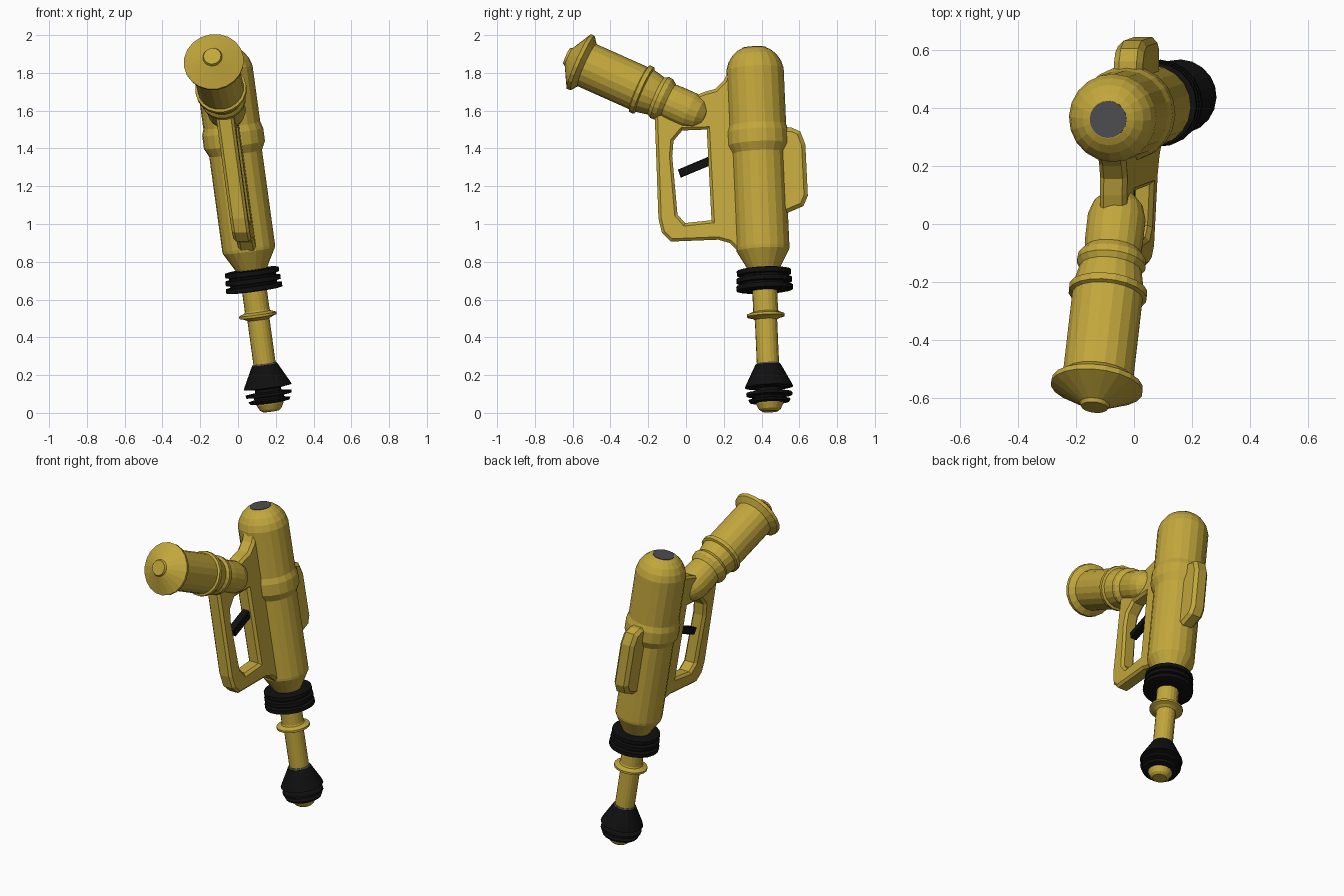
import bpy, bmesh, math
from mathutils import Vector

if "Cube" in bpy.data.objects:
    bpy.data.objects.remove(bpy.data.objects["Cube"])


def material(name, rgb):
    m = bpy.data.materials.new(name)
    m.diffuse_color = (*rgb, 1)
    m.use_nodes = True
    m.node_tree.nodes["Principled BSDF"].inputs["Base Color"].default_value = m.diffuse_color
    return m


YELLOW = material("mustard_yellow", (0.54, 0.385, 0.045))
BLACK = material("black", (0.005, 0.005, 0.005))
GREY = material("dark_grey", (0.075, 0.075, 0.08))

# The main axis leans; the grip lies in a plane through it
BASE = Vector((0.175, 0.445, 0.008))
UP = Vector((-0.265, -0.085, 1.93)).normalized()
TUBE = Vector((-0.06, 0.02, 1.598))
TUBE_DIR = (Vector((-0.128, -0.56, 1.857)) - TUBE).normalized()


def mid_x(y, z):
    return BASE.x + 0.057 * (y - BASE.y) - 0.135 * (z - BASE.z)


def add(name, mesh, mat):
    mesh.materials.clear()
    mesh.materials.append(mat)
    ob = bpy.data.objects.new(name, mesh)
    bpy.context.collection.objects.link(ob)
    return ob


def lathe(name, profile, mat, origin=BASE, axis=UP, n=20):
    """Capped revolve of (distance along axis, radius) points."""
    bm = bmesh.new()
    e1 = axis.cross(Vector((0, 1, 0.3))).normalized()
    e2 = axis.cross(e1)
    rings = []
    for t, r in profile:
        rings.append([bm.verts.new(origin + axis * t + r * (
            e1 * math.cos(2 * math.pi * i / n) + e2 * math.sin(2 * math.pi * i / n)))
            for i in range(n)])
    for a, b in zip(rings, rings[1:]):
        for i in range(n):
            j = (i + 1) % n
            bm.faces.new((a[i], a[j], b[j], b[i]))
    bm.faces.new(rings[0])
    bm.faces.new(rings[-1])
    bmesh.ops.recalc_face_normals(bm, faces=bm.faces)
    me = bpy.data.meshes.new(name)
    bm.to_mesh(me)
    bm.free()
    return add(name, me, mat)


def plate(name, outlines, half, bevel, mat):
    """Chamfered flat plate from (y, z) outlines; later outlines are holes."""
    cu = bpy.data.curves.new(name + "_outline", 'CURVE')
    cu.dimensions = '2D'
    cu.fill_mode = 'BOTH'
    cu.extrude = half - bevel
    cu.bevel_depth = bevel
    cu.bevel_resolution = 0
    cu.offset = -bevel
    for pts in outlines:
        sp = cu.splines.new('POLY')
        sp.points.add(len(pts) - 1)
        for p, (y, z) in zip(sp.points, pts):
            p.co = (y, z, 0, 1)
        sp.use_cyclic_u = True
    tmp = bpy.data.objects.new(name + "_helper", cu)
    bpy.context.collection.objects.link(tmp)
    dg = bpy.context.evaluated_depsgraph_get()
    me = bpy.data.meshes.new_from_object(tmp.evaluated_get(dg))
    bpy.data.objects.remove(tmp)
    for v in me.vertices:
        y, z, w = v.co
        v.co = (mid_x(y, z) + w, y, z)
    for p in me.polygons:
        p.use_smooth = False
    return add(name, me, mat)


# Muzzle
lathe("muzzle_tip", [(0, .042), (.012, .058), (.04, .072), (.06, .072)], YELLOW)
lathe("muzzle_rings", [(.045, .07), (.05, .105), (.063, .112), (.07, .08), (.08, .08),
                       (.085, .122), (.1, .122), (.106, .07), (.122, .07),
                       (.13, .128), (.145, .122), (.25, .068)], BLACK)
lathe("muzzle_collar", [(.248, .068), (.257, .062)], GREY)

# Barrel with its flange
lathe("barrel", [(.24, .059), (.49, .059), (.5, .075), (.507, .1), (.52, .1),
                 (.532, .07), (.54, .066), (.78, .066)], YELLOW)

# Stack of cooling discs
discs = []
for t, r in ((.645, .15), (.686, .147), (.727, .144)):
    discs += [(t, .125), (t + .004, r), (t + .028, r), (t + .032, .125)]
lathe("cooling_discs", discs, BLACK)

# Main body with band and dome
lathe("body", [(.755, .08), (.765, .086), (.86, .139), (.875, .141), (1.38, .141),
               (1.425, .163), (1.495, .163), (1.53, .152), (1.83, .152), (1.87, .14),
               (1.905, .118), (1.93, .09), (1.942, .066)], YELLOW)
lathe("dome_disc", [(1.935, .064), (1.945, .064)], GREY)

# Grip frame with finger opening
plate("grip_frame", [
    [(-.165, 1.62), (-.165, 1.56), (-.146, 1.03), (-.128, .955), (-.08, .907),
     (.17, .917), (.23, .9), (.27, .86), (.36, .86), (.36, 1.84), (.23, 1.82),
     (.2, 1.76), (.155, 1.715), (.1, 1.70), (0, 1.66)],
    [(-.02, 1.495), (.11, 1.5), (.135, 1.02), (-.005, 1.005), (-.045, 1.05),
     (-.073, 1.36), (-.066, 1.44)]], .047, .015, YELLOW)

# Trigger
plate("trigger", [[(.14, 1.365), (.14, 1.315), (-.028, 1.245), (-.043, 1.288)]],
      .024, .003, BLACK)

# Fin on the far side of the body
plate("fin", [[(.42, 1.51), (.56, 1.51), (.605, 1.49), (.632, 1.42), (.645, 1.15),
               (.622, 1.095), (.54, 1.06), (.42, 1.06)]], .05, .02, YELLOW)

# Angled canister: rounded end, two rings, flared cap
lathe("canister", [(-.1, .025), (-.085, .055), (-.05, .086), (0, .101), (.09, .101),
                   (.125, .098), (.15, .118), (.175, .12), (.195, .108), (.24, .118),
                   (.262, .122), (.268, .136), (.292, .136), (.298, .123),
                   (.6, .123), (.625, .157), (.645, .16), (.705, .052), (.718, .046)],
      YELLOW, TUBE, TUBE_DIR)
